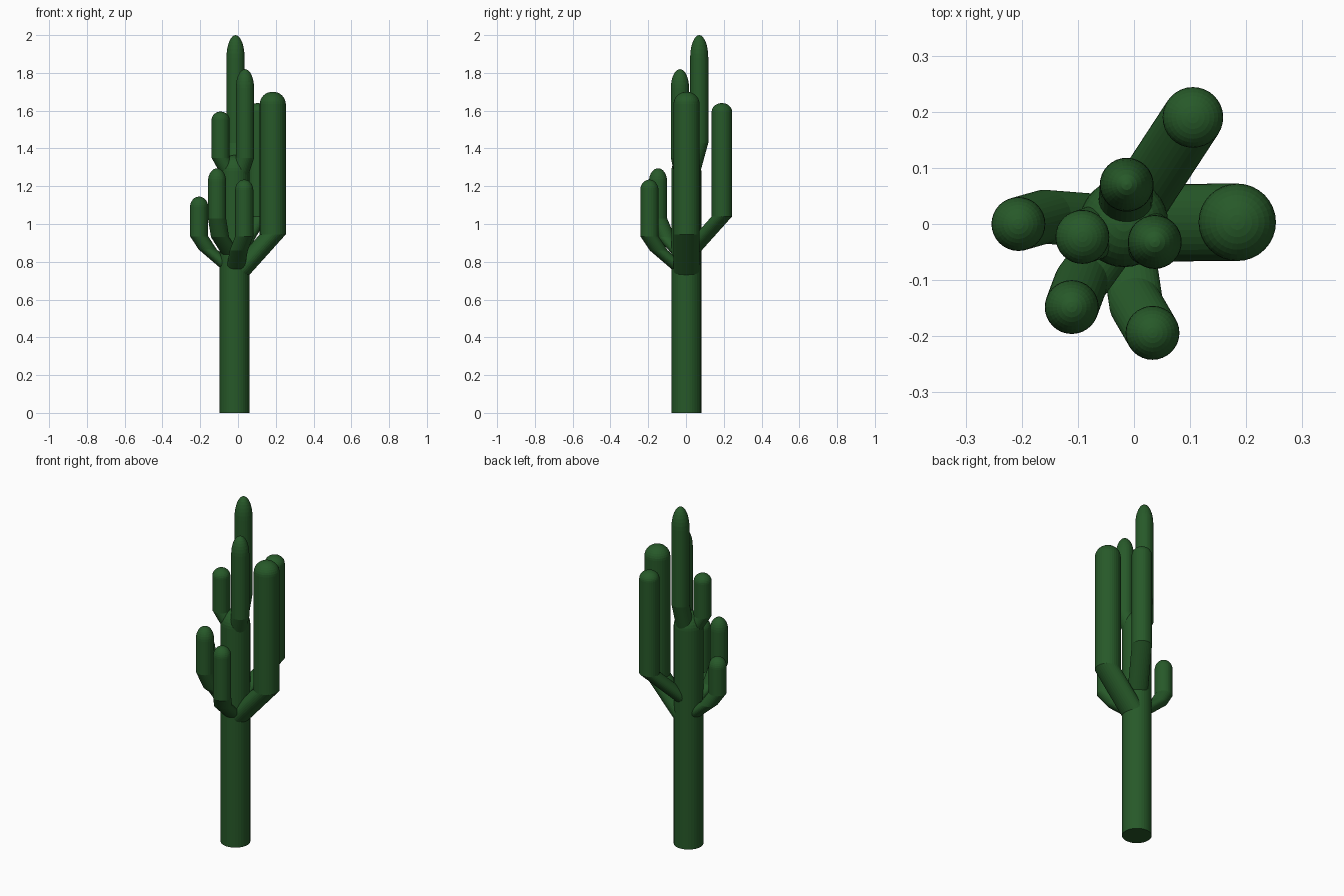
import bpy, bmesh, math
from mathutils import Vector

if "Cube" in bpy.data.objects:
    bpy.data.objects.remove(bpy.data.objects["Cube"])

SIDES = 32
DOME_STEPS = 8
AXIS = (-0.018, 0.002)      # trunk centre in x, y

green = bpy.data.materials.new("cactus green")
green.diffuse_color = (0.02, 0.1, 0.022, 1)
green.use_nodes = True
green.node_tree.nodes["Principled BSDF"].inputs["Base Color"].default_value = green.diffuse_color


def stem(name, path, r, top, dome):
    """Tube of horizontal rings along path, rising to a domed tip at height top."""
    end = Vector(path[-1])
    rings = [(Vector(p), r) for p in path]
    for i in range(DOME_STEPS):
        a = math.pi / 2 * i / DOME_STEPS
        rings.append((Vector((end.x, end.y, top - dome + dome * math.sin(a))), r * math.cos(a)))
    bm = bmesh.new()
    loops = []
    for c, rad in rings:
        loops.append([bm.verts.new((c.x + rad * math.cos(2 * math.pi * k / SIDES),
                                    c.y + rad * math.sin(2 * math.pi * k / SIDES), c.z))
                      for k in range(SIDES)])
    tip = bm.verts.new((end.x, end.y, top))
    bm.faces.new(loops[0][::-1])
    for lo, hi in zip(loops, loops[1:]):
        for k in range(SIDES):
            n = (k + 1) % SIDES
            bm.faces.new((lo[k], lo[n], hi[n], hi[k]))
    for k in range(SIDES):
        bm.faces.new((loops[-1][k], loops[-1][(k + 1) % SIDES], tip))
    me = bpy.data.meshes.new(name)
    bm.to_mesh(me)
    bm.free()
    me.materials.append(green)
    bpy.context.collection.objects.link(bpy.data.objects.new(name, me))


# Trunk
stem("trunk", [(*AXIS, 0)], 0.079, 1.365, 0.085)

# Arms: name, height of root on trunk axis, elbow points, radius, top, dome height
arms = [
    ("right_arm", 0.72, [(0.184, 0.003, 0.945)], 0.069, 1.70, 0.065),
    ("back_arm", 0.83, [(0.105, 0.19, 1.04)], 0.054, 1.64, 0.045),
    ("left_arm", 0.743, [(-0.16, 0.013, 0.865), (-0.206, 0.0, 0.935)], 0.048, 1.145, 0.055),
    ("front_left_arm", 0.81, [(-0.095, -0.105, 0.93), (-0.111, -0.148, 1.03)], 0.048, 1.295, 0.07),
    ("front_arm", 0.735, [(0.004, -0.144, 0.86), (0.033, -0.194, 0.935)], 0.048, 1.235, 0.055),
    # Upper shoots
    ("tall_shoot", 1.18, [(-0.013, 0.07, 1.43)], 0.048, 2.0, 0.12),
    ("front_shoot", 1.18, [(0.037, -0.032, 1.35)], 0.048, 1.82, 0.1),
    ("short_shoot", 1.22, [(-0.092, -0.023, 1.35)], 0.048, 1.595, 0.045),
]
for name, root, bends, r, top, dome in arms:
    stem(name, [(*AXIS, root)] + bends, r, top, dome)
